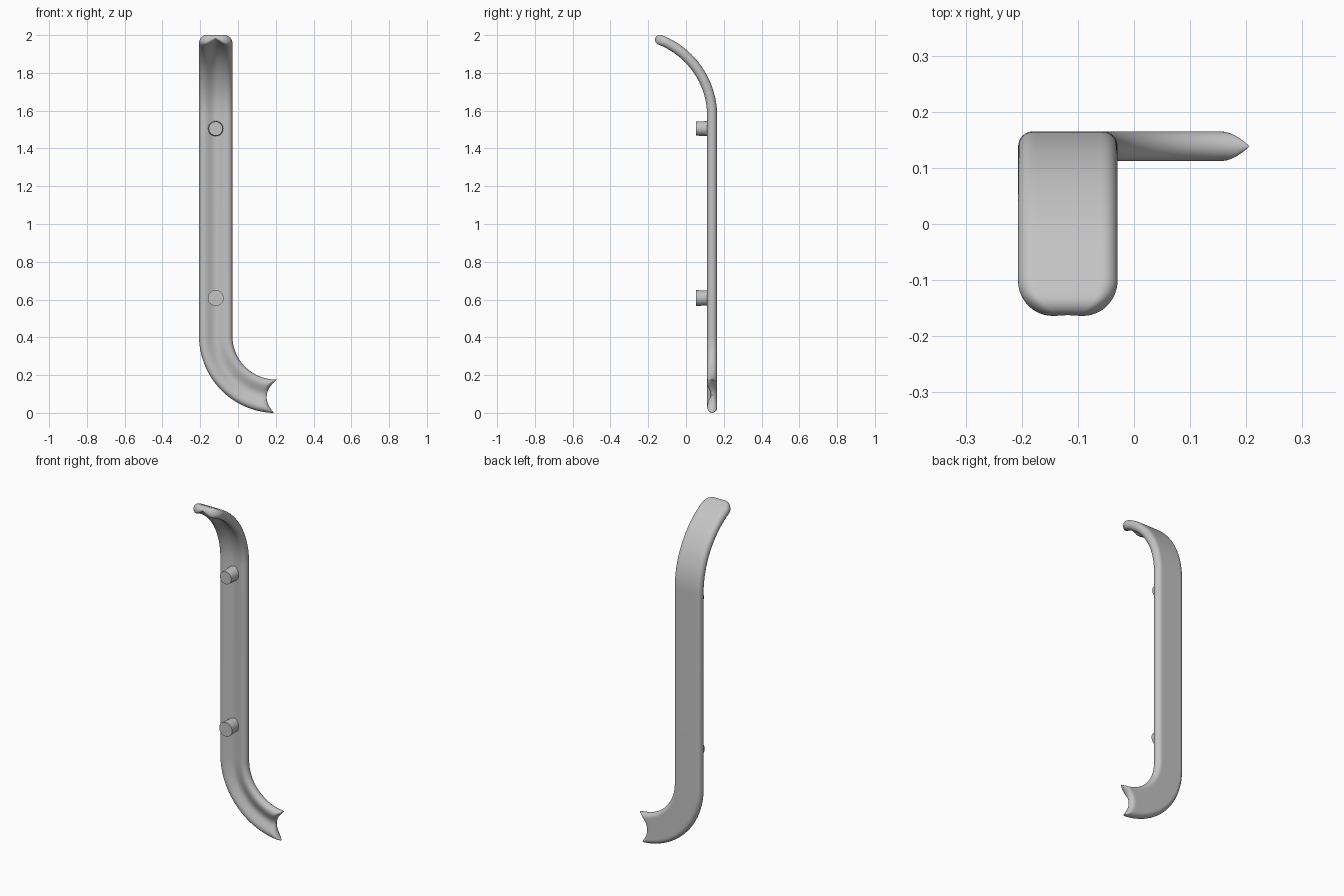
import bpy, bmesh, math

if "Cube" in bpy.data.objects:
    bpy.data.objects.remove(bpy.data.objects["Cube"])

W, H = 0.0885, 0.0265          # half width, half thickness of the rail
XC, YC = -0.118, 0.1385        # axis of the straight part
BX, BZ, BR = 0.201, 0.407, 0.319       # lower sideways bend: centre, radius
TY, TZ, TR = -0.295, 1.571, 0.4335     # upper forward bend: centre, radius
TOP_END = math.radians(72.2)
GROOVE, CORNER = 0.019, 0.065

grey = bpy.data.materials.new("plain_grey")
grey.diffuse_color = (0.55, 0.55, 0.55, 1)
grey.use_nodes = True
grey.node_tree.nodes["Principled BSDF"].inputs["Base Color"].default_value = grey.diffuse_color


def profile():
    """Closed section: flat back, round edges, shallow groove in front."""
    us = [W * math.sin(math.pi / 2 * i / 16) for i in range(-16, 17)]
    half, flat = [], W - H
    for u in us:
        e = max(0, abs(u) - flat)
        half.append(math.sqrt(max(0, H * H - e * e)))
    back = list(zip(us, half))
    front = []
    for u, t in zip(us, half):
        g = GROOVE * 0.5 * (1 + math.cos(math.pi * u / flat)) if abs(u) < flat else 0
        front.append((u, -t + g))
    return back + front[-2:0:-1]


def low_point(u, n, a):
    r = BR - u
    return (BX - r * math.cos(a), YC + n, BZ - r * math.sin(a))


def low_end(u):
    """Bend angle at which the scooped lower end stops."""
    x = 0.198 + 0.008 * u / W - 0.046 * (1 - (u / W) ** 2)
    return math.acos((BX - x) / (BR - u))


def top_point(u, n, a):
    r = TR + n
    return (XC + u, TY + r * math.cos(a), TZ + r * math.sin(a))


def finish(ob):
    ob.data.materials.append(grey)
    bpy.ops.object.select_all(action='DESELECT')
    ob.select_set(True)
    bpy.context.view_layer.objects.active = ob
    bpy.ops.object.shade_smooth_by_angle(angle=math.radians(40))


def add_object(name, bm):
    bmesh.ops.recalc_face_normals(bm, faces=bm.faces)
    me = bpy.data.meshes.new(name)
    bm.to_mesh(me)
    bm.free()
    ob = bpy.data.objects.new(name, me)
    bpy.context.collection.objects.link(ob)
    finish(ob)


# Curved rail: rings of the section from the scooped foot to the rounded tip
sec = profile()
rings = []
for i in range(9):                                   # rounded scooped end
    th = math.pi / 2 * i / 8
    d, s = H * (1 - math.cos(th)), math.sin(th)
    rings.append([low_point(u, n * s, low_end(u) - d / (BR - u)) for u, n in sec])
for i in range(1, 25):                               # lower bend
    f = 1 - i / 24
    rings.append([low_point(u, n, f * (low_end(u) - H / (BR - u))) for u, n in sec])
a_round = TOP_END - CORNER / TR
for i in range(25):                                  # upper bend
    rings.append([top_point(u, n, a_round * i / 24) for u, n in sec])
for i in range(1, 17):                               # rounded tip
    d = CORNER * (1 - math.sin(math.pi / 2 * i / 16))
    ws = (W - CORNER + math.sqrt(max(0, CORNER ** 2 - (CORNER - d) ** 2))) / W
    e = max(0, H - d)
    ts = math.sqrt(max(0, 1 - (e / H) ** 2))
    rings.append([top_point(u * ws, n * ts, TOP_END - d / TR) for u, n in sec])

bm = bmesh.new()
vr = [[bm.verts.new(p) for p in ring] for ring in rings]
k = len(sec)
for a, b in zip(vr, vr[1:]):
    for j in range(k):
        bm.faces.new((a[j], a[(j + 1) % k], b[(j + 1) % k], b[j]))
bmesh.ops.remove_doubles(bm, verts=bm.verts, dist=1e-5)   # closes both ends
add_object("curved_rail", bm)

# Two mounting pegs on the grooved side
for name, z, r_front, r_back in (("upper_peg", 1.505, 0.037, 0.041),
                                 ("lower_peg", 0.608, 0.042, 0.038)):
    bpy.ops.mesh.primitive_cone_add(vertices=32, radius1=r_back, radius2=r_front,
                                    depth=0.085, location=(XC, 0.0955, z),
                                    rotation=(math.pi / 2, 0, 0))
    peg = bpy.context.object
    peg.name = name
    finish(peg)
